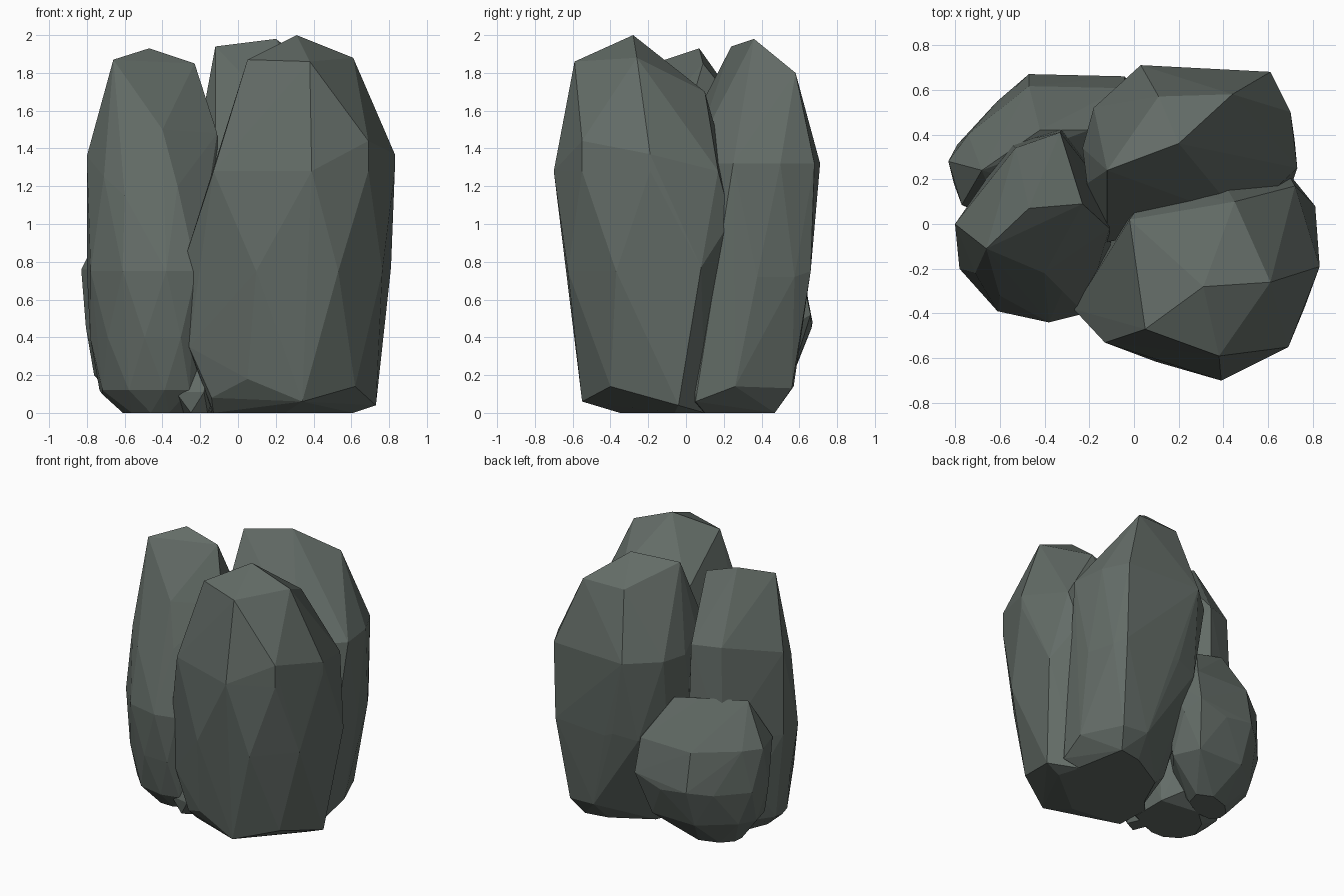
import bpy, bmesh
from mathutils import Vector

stone = bpy.data.materials.new("dark grey green stone")
stone.diffuse_color = (0.125, 0.15, 0.135, 1)


def rock(name, outline, levels, corners):
    """Faceted stone: a plan outline repeated at several levels
    (z, scale x, scale y, shift x, shift y), plus a few crest and foot corners."""
    n = len(outline)
    cx = sum(p[0] for p in outline) / n
    cy = sum(p[1] for p in outline) / n
    bm = bmesh.new()
    for i, (z, sx, sy, dx, dy) in enumerate(levels):
        for j, (x, y) in enumerate(outline):
            if i % 2:  # every other level is turned half a step
                x2, y2 = outline[(j + 1) % n]
                x, y = (x + x2) / 2, (y + y2) / 2
            bm.verts.new((cx + (x - cx) * sx + dx, cy + (y - cy) * sy + dy, z))
    for p in corners:
        bm.verts.new(Vector(p))
    out = bmesh.ops.convex_hull(bm, input=bm.verts[:])
    spare = {v for v in out["geom_interior"] + out["geom_unused"]
             if isinstance(v, bmesh.types.BMVert)}
    bmesh.ops.delete(bm, geom=list(spare), context='VERTS')
    bmesh.ops.recalc_face_normals(bm, faces=bm.faces[:])
    me = bpy.data.meshes.new(name)
    bm.to_mesh(me)
    bm.free()
    me.materials.append(stone)
    ob = bpy.data.objects.new(name, me)
    bpy.context.collection.objects.link(ob)
    return ob


# tall stone at the front right
rock("front_right_stone",
     [(0.39, -0.70), (0.69, -0.55), (0.83, -0.19), (0.72, 0.17),
      (0.38, 0.22), (0.08, 0.16), (-0.08, -0.10), (-0.13, -0.53)],
     [(1.28, 1, 1, 0, 0), (0.75, 1.06, 1.0, -0.02, 0.0)],
     [(0.31, -0.28, 2.0), (0.05, -0.47, 1.87), (0.38, -0.59, 1.86),
      (0.61, -0.26, 1.88), (-0.02, 0.02, 1.60), (0.45, 0.10, 1.70),
      (0.69, -0.55, 1.44), (0.83, -0.19, 1.37),
      (-0.27, -0.38, 0.85), (-0.26, -0.36, 0.35),
      (0.81, 0.08, 0.77), (0.68, 0.24, 1.02), (0.10, 0.20, 0.90),
      # foot
      (0.73, -0.04, 0.04), (0.62, -0.40, 0.14), (0.34, -0.55, 0.06),
      (0.05, -0.52, 0.18), (-0.14, -0.38, 0.08), (-0.13, -0.30, 0.0),
      (0.25, -0.35, 0.0), (0.61, -0.06, 0.0), (0.56, 0.10, 0.0),
      (0.0, 0.10, 0.0), (-0.14, -0.05, 0.0)])

# tall stone at the back right
rock("back_stone",
     [(0.03, 0.71), (0.32, 0.64), (0.61, 0.68), (0.70, 0.50), (0.73, 0.25),
      (0.48, 0.02), (-0.12, -0.08), (-0.23, 0.34), (-0.18, 0.52)],
     [(1.32, 1, 1, 0, 0), (0.72, 0.94, 0.92, 0.03, 0.0)],
     [(-0.12, 0.24, 1.94), (0.20, 0.36, 1.98), (0.44, 0.58, 1.80),
      (0.11, 0.57, 1.80), (-0.21, 0.18, 1.45),
      (0.61, 0.66, 0.75), (0.15, 0.65, 0.75),
      # foot
      (0.69, 0.26, 0.14), (0.56, 0.56, 0.13), (0.36, 0.57, 0.14),
      (0.15, 0.42, 0.14), (-0.06, 0.24, 0.10), (0.66, 0.05, 0.06),
      (0.57, 0.10, 0.0), (0.50, 0.47, 0.0), (0.33, 0.44, 0.0),
      (0.05, 0.28, 0.0), (-0.10, -0.05, 0.0)])

# tall stone on the left
rock("left_stone",
     [(-0.80, 0.00), (-0.78, -0.20), (-0.61, -0.39), (-0.38, -0.44),
      (-0.22, -0.40), (-0.10, -0.18), (-0.10, 0.12), (-0.32, 0.43),
      (-0.55, 0.36)],
     [(0.75, 1, 1, 0, 0), (0.40, 0.98, 0.94, 0.0, 0.0),
      (0.12, 0.82, 0.78, 0.0, 0.01), (0.0, 0.50, 0.5, 0.0, 0.0)],
     [(-0.66, -0.11, 1.87), (-0.47, 0.07, 1.93), (-0.23, 0.09, 1.85),
      # shoulders
      (-0.80, 0.0, 1.36), (-0.11, -0.02, 1.48), (-0.33, 0.41, 1.45),
      (-0.53, 0.34, 1.45), (-0.71, -0.22, 1.25), (-0.40, -0.22, 1.50),
      (-0.32, -0.30, 1.20), (-0.60, -0.32, 1.15),
      # foot towards the other stones
      (-0.14, -0.15, 0.0), (-0.14, 0.12, 0.0), (-0.72, -0.10, 0.10)])

# low boulder at the back left
rock("back_left_boulder",
     [(-0.83, 0.28), (-0.75, 0.43), (-0.47, 0.67), (-0.04, 0.66),
      (0.06, 0.42), (-0.20, 0.10), (-0.60, 0.02), (-0.78, 0.08)],
     [(0.76, 0.97, 0.90, 0.0, -0.02), (0.45, 1.0, 1.0, 0.0, 0.0),
      (0.20, 0.82, 0.78, 0.0, -0.03), (0.0, 0.40, 0.40, 0.0, -0.08)],
     [(-0.83, 0.28, 0.76), (-0.68, 0.24, 1.06), (-0.42, 0.42, 1.08),
      (-0.20, 0.42, 1.03), (-0.47, 0.67, 0.48), (-0.04, 0.66, 0.52)])

# small chip at the foot of the left stone
rock("foot_chip",
     [(-0.33, -0.31), (-0.18, -0.34), (-0.11, -0.20), (-0.28, -0.10)],
     [(0.11, 1, 1, 0, 0), (0.0, 0.8, 0.8, 0, 0)],
     [(-0.14, -0.28, 0.33), (-0.20, -0.31, 0.18)])
